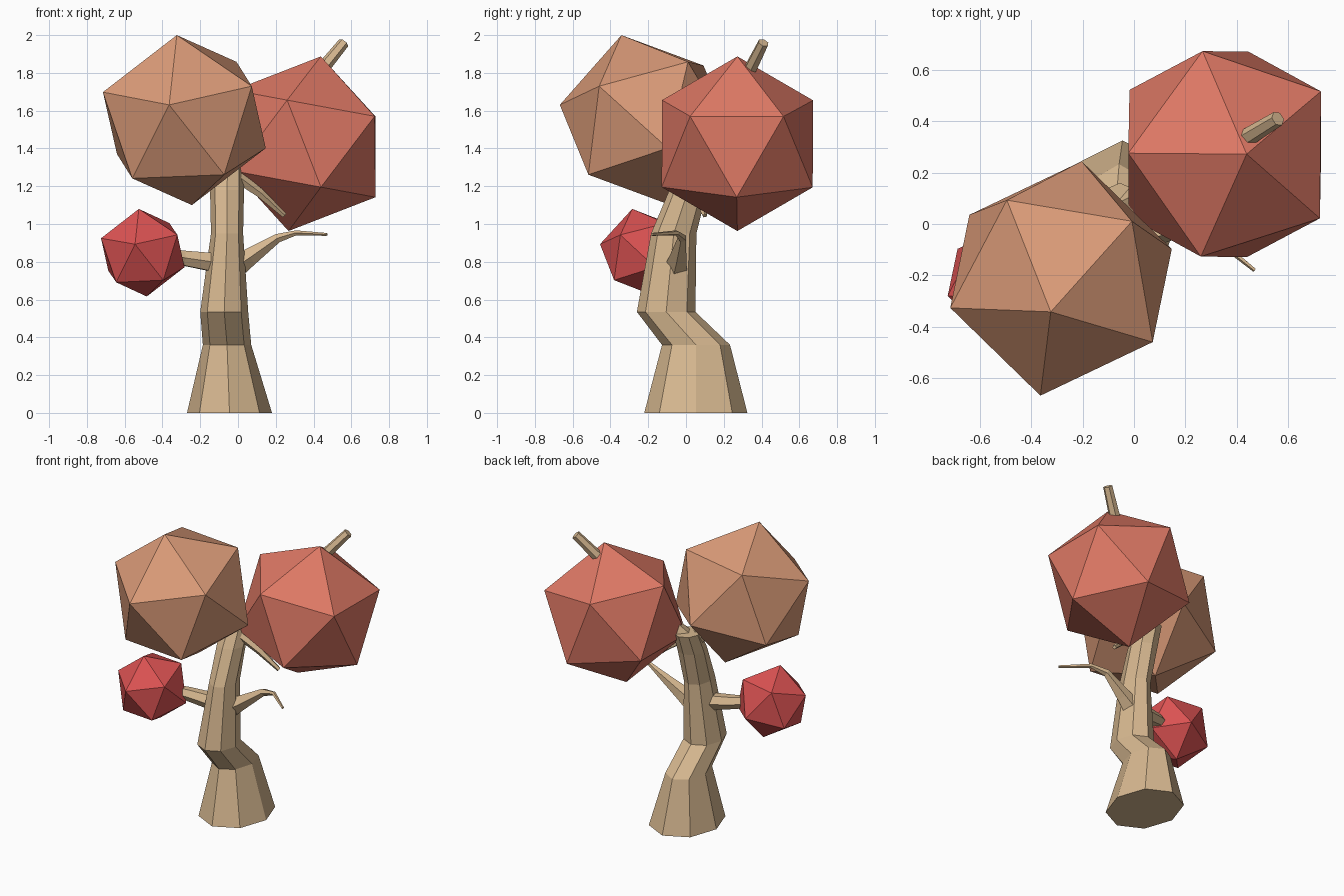
import bpy, bmesh, math
from mathutils import Vector, Matrix

if "Cube" in bpy.data.objects:
    bpy.data.objects.remove(bpy.data.objects["Cube"])


def material(name, rgb):
    m = bpy.data.materials.new(name)
    m.diffuse_color = (*rgb, 1)
    m.use_nodes = True
    m.node_tree.nodes["Principled BSDF"].inputs["Base Color"].default_value = m.diffuse_color
    return m


BARK = material("bark", (0.68, 0.48, 0.28))
ORANGE = material("orange_leaves", (0.71, 0.33, 0.19))
SALMON = material("salmon_leaves", (0.73, 0.19, 0.13))
RED = material("red_leaves", (0.71, 0.085, 0.085))


def finish(name, bm, mat):
    bmesh.ops.recalc_face_normals(bm, faces=bm.faces)
    me = bpy.data.meshes.new(name)
    bm.to_mesh(me)
    bm.free()
    me.materials.append(mat)
    ob = bpy.data.objects.new(name, me)
    bpy.context.collection.objects.link(ob)


def frame(a, b):
    """Axes from two neighbouring corner directions."""
    z = a.normalized()
    x = (b - z * b.dot(z)).normalized()
    return Matrix((x, z.cross(x), z)).transposed()


def leaf_ball(name, centre, radius, a, b, mat):
    """Icosahedron turned so neighbouring corners point along a and b."""
    bm = bmesh.new()
    bmesh.ops.create_icosphere(bm, subdivisions=1, radius=radius)
    bm.verts.ensure_lookup_table()
    v = bm.verts[0]
    n = v.link_edges[0].other_vert(v)
    turn = frame(Vector(a), Vector(b)) @ frame(v.co, n.co).transposed()
    bmesh.ops.transform(bm, verts=bm.verts,
                        matrix=Matrix.Translation(centre) @ turn.to_4x4())
    finish(name, bm, mat)


def loft(name, rings):
    """Skin a list of corner rings and cap both ends."""
    bm = bmesh.new()
    loops = [[bm.verts.new(p) for p in r] for r in rings]
    n = len(loops[0])
    for lo, hi in zip(loops, loops[1:]):
        for i in range(n):
            j = (i + 1) % n
            bm.faces.new((lo[i], lo[j], hi[j], hi[i]))
    bm.faces.new(loops[0])
    bm.faces.new(loops[-1])
    finish(name, bm, BARK)


def branch(name, path, sides=6):
    """Tapered limb along (x, y, z, radius) points."""
    pts = [Vector(p[:3]) for p in path]
    rings = []
    for i, p in enumerate(pts):
        d = (pts[min(i + 1, len(pts) - 1)] - pts[max(i - 1, 0)]).normalized()
        u = d.cross(Vector((0, 0, 1))).normalized()
        w = u.cross(d)
        rings.append([p + path[i][3] * (u * math.cos(t) + w * math.sin(t))
                      for t in (math.tau * k / sides for k in range(sides))])
    loft(name, rings)


# Crooked eight-sided trunk: x, y, z, half width, half depth
TRUNK = [(-0.045, 0.052, 0.00, 0.225, 0.273),
         (-0.058, 0.053, 0.36, 0.128, 0.180),
         (-0.073, -0.105, 0.535, 0.127, 0.155),
         (-0.058, -0.065, 0.95, 0.085, 0.120),
         (-0.058, 0.012, 1.18, 0.090, 0.100),
         (-0.055, 0.070, 1.32, 0.085, 0.090)]
loft("trunk", [[(x + rx * math.cos(math.tau * k / 8), y + ry * math.sin(math.tau * k / 8), z)
                for k in range(8)] for x, y, z, rx, ry in TRUNK])

# Limbs and twigs
branch("upper_limb", [(-0.04, 0.06, 1.27, 0.06), (0.25, 0.22, 1.58, 0.045), (0.56, 0.41, 1.96, 0.03)])
branch("orange_limb", [(-0.05, 0.05, 1.22, 0.06), (-0.22, -0.12, 1.45, 0.035)])
branch("left_branch", [(-0.08, -0.08, 0.79, 0.06), (-0.29, -0.13, 0.82, 0.045), (-0.48, -0.21, 0.85, 0.035)])
branch("right_branch", [(-0.01, -0.05, 0.78, 0.065), (0.06, -0.04, 0.825, 0.05), (0.21, -0.02, 0.925, 0.025),
                        (0.31, -0.05, 0.953, 0.014), (0.47, -0.18, 0.945, 0.008)], 5)
branch("hanging_twig", [(-0.03, 0.02, 1.27, 0.035), (0.12, 0.06, 1.16, 0.025), (0.245, 0.1, 1.045, 0.014)], 5)

# Foliage
leaf_ball("orange_foliage", (-0.284, -0.212, 1.55), 0.47,
          (-0.04, -0.13, 0.45), (-0.08, -0.452, 0.09), ORANGE)
leaf_ball("salmon_foliage", (0.353, 0.272, 1.425), 0.47,
          (0.085, 0, 0.46), (0.375, 0.245, 0.14), SALMON)
leaf_ball("red_foliage", (-0.504, -0.222, 0.848), 0.241,
          (-0.021, -0.063, 0.2325), (-0.041, -0.233, 0.0425), RED)
